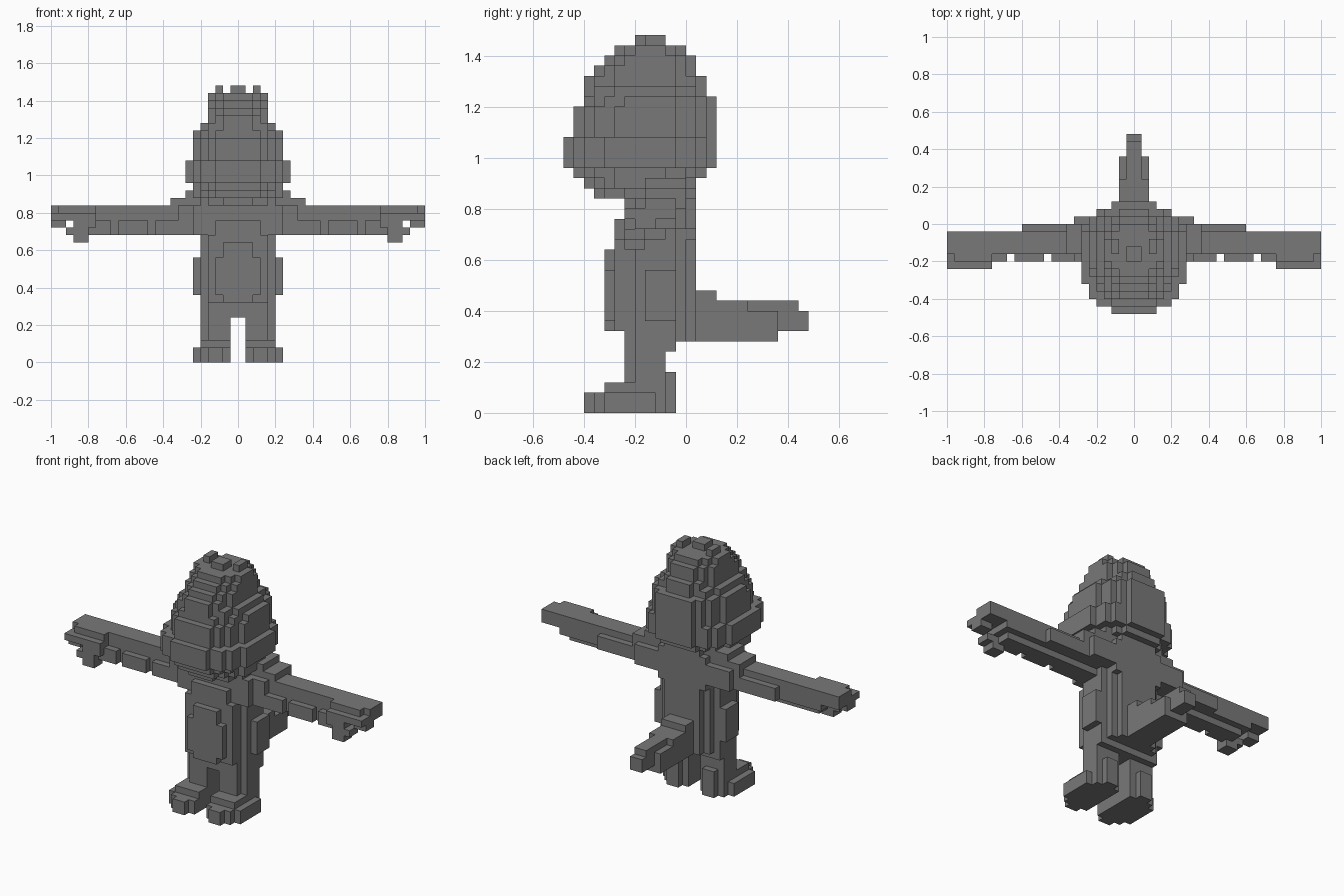
import bpy
import bmesh
from itertools import product

UNIT = 0.04  # edge length of one building block

cube = bpy.data.objects.get("Cube")
if cube:
    bpy.data.objects.remove(cube, do_unlink=True)

grey = bpy.data.materials.new("dark_grey")
grey.use_nodes = True
colour = (0.19, 0.19, 0.19, 1.0)
grey.diffuse_color = colour
grey.node_tree.nodes["Principled BSDF"].inputs["Base Color"].default_value = colour


def box(xs, ys, zs):
    """Solid block of cells; each argument is a (start, end) pair."""
    return set(product(range(*xs), range(*ys), range(*zs)))


def centred(half_width, ys, zs):
    return box((-half_width, half_width), ys, zs)


def mirror(cells):
    """Copy cells to the other side of the x = 0 plane."""
    return {(-x - 1, y, z) for x, y, z in cells}


def rounded_slab(half_width, ys, zs, power=2.2):
    """Centred slab with a superellipse outline seen from above."""
    middle, half_depth = sum(ys) / 2, (ys[1] - ys[0]) / 2
    return {
        (x, y, z) for x, y, z in centred(half_width, ys, zs)
        if abs((x + 0.5) / half_width) ** power
        + abs((y + 0.5 - middle) / half_depth) ** power <= 1
    }


parts = {}

# Head: a stack of rounded slabs from chin to crown
head = set()
for half_width, ys, zs in (
    (5, (-9, 1), (21, 22)),
    (6, (-10, 1), (22, 23)),
    (6, (-11, 2), (23, 24)),
    (7, (-12, 3), (24, 27)),
    (6, (-11, 3), (27, 30)),
    (6, (-10, 3), (30, 31)),
    (5, (-10, 2), (31, 32)),
    (4, (-10, 2), (32, 33)),
    (4, (-9, 1), (33, 34)),
    (4, (-8, 1), (34, 35)),
    (4, (-7, 0), (35, 36)),
):
    head |= rounded_slab(half_width, ys, zs)
parts["head"] = head

# Three tufts on the crown
side_tuft = box((2, 3), (-4, -2), (36, 37))
parts["hair_tufts"] = centred(1, (-5, -3), (36, 37)) | side_tuft | mirror(side_tuft)

# Torso with a flat spine panel and neck
parts["torso"] = (
    centred(5, (-5, -1), (7, 19))
    | centred(4, (-6, 0), (7, 21))
    | centred(4, (-6, -1), (6, 7))
    | centred(3, (0, 1), (11, 23))
    | centred(4, (0, 1), (17, 21))
    | centred(4, (-6, 1), (20, 22))
)

# Belly in two stepped layers
parts["belly"] = (
    centred(4, (-7, -6), (8, 17))
    | centred(3, (-7, -6), (17, 19))
    | centred(3, (-8, -7), (9, 14))
    | centred(2, (-8, -7), (8, 16))
)

# Tail tapering towards the back
parts["tail"] = (
    centred(3, (-1, 1), (7, 12))
    | centred(2, (0, 3), (7, 12))
    | centred(2, (0, 9), (7, 10))
    | centred(2, (0, 6), (8, 11))
    | centred(1, (6, 11), (8, 11))
    | centred(1, (9, 12), (8, 10))
)

# Left-hand limbs, each mirrored afterwards
limbs = {}
limbs["shoulder"] = (
    box((4, 8), (-5, 1), (18, 21))
    | box((4, 9), (-4, 0), (20, 22))
    | box((4, 7), (-4, 0), (22, 23))
    | box((4, 6), (-6, -5), (17, 21))
)

# Arm with ragged fringe along the front and a strip behind
arm = box((5, 23), (-4, -1), (18, 21)) | box((5, 21), (-4, -2), (17, 18))
arm |= box((5, 15), (-1, 0), (18, 20))
for start, end in ((5, 11), (12, 16), (17, 20)):
    arm |= box((start, end), (-5, -4), (17, 19))
limbs["arm"] = arm - box((22, 23), (-6, 0), (17, 19))

# Hand stepping down to the front, with fingertips and a hooked thumb
limbs["hand"] = (
    box((19, 24), (-5, -1), (20, 21))
    | box((19, 24), (-6, -1), (19, 20))
    | box((24, 25), (-6, -1), (19, 20))
    | box((24, 25), (-4, -1), (20, 21))
    | box((19, 22), (-6, -2), (18, 19))
    | box((23, 25), (-5, -3), (18, 19))
    | box((20, 23), (-6, -4), (17, 18))
    | box((20, 22), (-6, -4), (16, 17))
)

limbs["hip"] = box((5, 6), (-4, -1), (9, 14)) | box((4, 5), (-5, -1), (6, 9))

limbs["leg"] = (
    box((1, 5), (-5, -2), (2, 8))
    | box((1, 4), (-6, -5), (2, 8))
    | box((2, 4), (-2, -1), (6, 8))
)

# Foot with rounded toe and raised heel
limbs["foot"] = (
    box((1, 5), (-9, -2), (0, 2))
    | box((2, 4), (-10, -1), (0, 2))
    | box((5, 6), (-8, -3), (0, 2))
    | box((1, 5), (-8, -2), (2, 3))
    | box((2, 4), (-2, -1), (2, 4))
)

for name, cells in limbs.items():
    parts["left_" + name] = cells
    parts["right_" + name] = mirror(cells)

solid = set().union(*parts.values())

# Both directions along each axis
DIRECTIONS = [(axis, sign) for axis in range(3) for sign in (1, -1)]


def face_corners(cell, axis, sign):
    """Four corners of one cell face, wound to point outward."""
    u, v = (axis + 1) % 3, (axis + 2) % 3
    corners = []
    for du, dv in ((0, 0), (1, 0), (1, 1), (0, 1)):
        corner = list(cell)
        corner[axis] += sign > 0
        corner[u] += du
        corner[v] += dv
        corners.append(tuple(corner))
    return corners[::sign]


def build(name, cells):
    """Make one object from the outer faces of its cells."""
    bm = bmesh.new()
    verts = {}
    for cell in sorted(cells):
        for axis, sign in DIRECTIONS:
            neighbour = list(cell)
            neighbour[axis] += sign
            if tuple(neighbour) in solid:
                continue
            loop = []
            for corner in face_corners(cell, axis, sign):
                if corner not in verts:
                    verts[corner] = bm.verts.new([c * UNIT for c in corner])
                loop.append(verts[corner])
            bm.faces.new(loop)
    mesh = bpy.data.meshes.new(name)
    bm.to_mesh(mesh)
    bm.free()
    mesh.materials.append(grey)
    bpy.context.collection.objects.link(bpy.data.objects.new(name, mesh))


# Each cell belongs to the first part that claims it
claimed = set()
for name, cells in parts.items():
    build(name, cells - claimed)
    claimed |= cells
